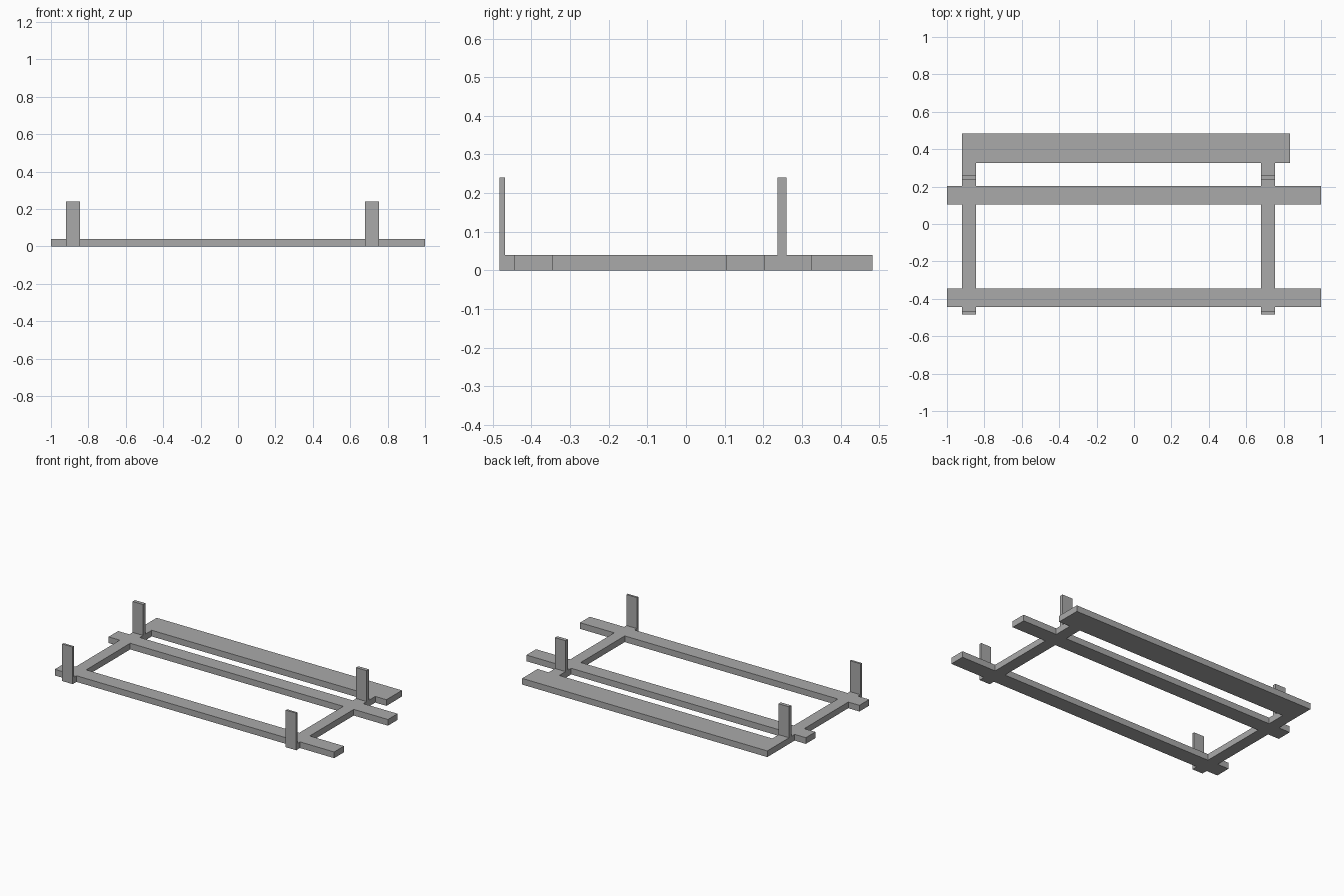
import bpy
import bmesh

cube = bpy.data.objects.get("Cube")
if cube:
    bpy.data.objects.remove(cube, do_unlink=True)

grey = bpy.data.materials.new("plain_grey")
grey.use_nodes = True
colour = (0.4, 0.4, 0.4, 1)
grey.diffuse_color = colour
grey.node_tree.nodes["Principled BSDF"].inputs["Base Color"].default_value = colour

THICK = 0.04
POST_TOP = 0.24
BACK = 0.483
BAR_X = {"right": (-0.92, -0.845), "left": (0.68, 0.755)}
POST_Y = {"front": (-BACK, -0.469), "rear": (0.237, 0.26)}


def slab(name, rects, z0, z1):
    """Join overlapping rectangles (x0, x1, y0, y1) into one clean solid slab."""
    xs = sorted({x for r in rects for x in r[:2]})
    ys = sorted({y for r in rects for y in r[2:]})
    bm = bmesh.new()
    grid = {(x, y): bm.verts.new((x, y, z0)) for x in xs for y in ys}
    for xa, xb in zip(xs, xs[1:]):
        for ya, yb in zip(ys, ys[1:]):
            cx, cy = (xa + xb) / 2, (ya + yb) / 2
            if any(r[0] < cx < r[1] and r[2] < cy < r[3] for r in rects):
                bm.faces.new([grid[c] for c in ((xa, ya), (xb, ya), (xb, yb), (xa, yb))])
    bmesh.ops.delete(bm, geom=[v for v in bm.verts if not v.link_faces], context="VERTS")
    # Raise the flat outline into a solid
    raised = bmesh.ops.extrude_face_region(bm, geom=bm.faces[:], use_keep_orig=True)["geom"]
    top = [v for v in raised if isinstance(v, bmesh.types.BMVert)]
    bmesh.ops.translate(bm, verts=top, vec=(0, 0, z1 - z0))
    bmesh.ops.recalc_face_normals(bm, faces=bm.faces[:])
    mesh = bpy.data.meshes.new(name)
    bm.to_mesh(mesh)
    bm.free()
    mesh.materials.append(grey)
    obj = bpy.data.objects.new(name, mesh)
    bpy.context.collection.objects.link(obj)
    return obj


# Flat frame: two long rails, wide back board and two cross bars
front_rail = (-1, 1, -0.445, -0.345)
middle_rail = (-1, 1, 0.105, 0.203)
back_board = (-0.92, 0.835, 0.325, BACK)
cross_bars = [(*x, -BACK, BACK) for x in BAR_X.values()]
slab("flat_frame", [front_rail, middle_rail, back_board, *cross_bars], 0, THICK)

# Four upright posts standing on the cross bars
for side, x in BAR_X.items():
    for end, y in POST_Y.items():
        slab(f"{end}_{side}_post", [(*x, *y)], THICK, POST_TOP)
